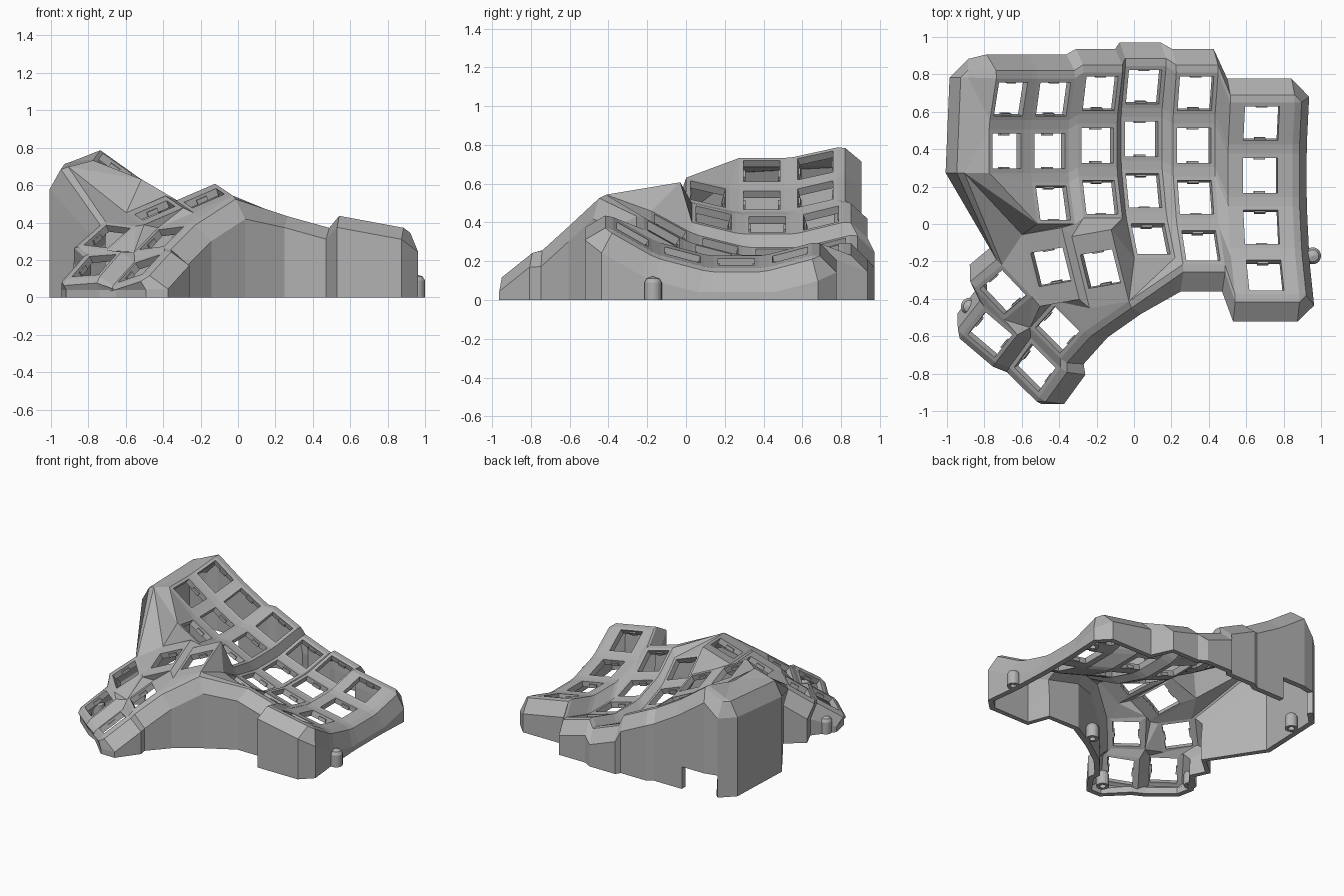
import bpy, bmesh, math
from mathutils import Matrix, Vector, Euler

if "Cube" in bpy.data.objects:
    bpy.data.objects.remove(bpy.data.objects["Cube"], do_unlink=True)

grey = bpy.data.materials.new("matte grey")
grey.use_nodes = True
colour = (0.45, 0.45, 0.45, 1)
grey.diffuse_color = colour
grey.node_tree.nodes["Principled BSDF"].inputs["Base Color"].default_value = colour


def finish(bm, name):
    mesh = bpy.data.meshes.new(name)
    bm.to_mesh(mesh)
    bm.free()
    mesh.materials.append(grey)
    obj = bpy.data.objects.new(name, mesh)
    bpy.context.collection.objects.link(obj)
    return obj


HOLE, HALF, ROW_RADIUS = 0.094, 0.116, 1.07
CORNERS = {"TL": (-1, 1), "TR": (1, 1), "BR": (1, -1), "BL": (-1, -1)}

# Finger columns: x, y, z of the second row, sideways tilt, number of rows
columns = {
    "A": (-0.68, 0.39, 0.665, 35.5, 2),
    "B": (-0.45, 0.39, 0.515, 30.5, 3),
    "C": (-0.195, 0.42, 0.39, 25.5, 3),
    "D": (0.04, 0.455, 0.23, 20.5, 4),
    "E": (0.32, 0.42, 0.20, 15.5, 4),
    "F": (0.675, 0.26, 0.197, 10.5, 4),
}
# Thumb keys: position and rotation
thumbs = {
    "tr": ((-0.18, -0.24, 0.53), (10, -23, 10)),
    "tl": ((-0.445, -0.23, 0.465), (10, -23, 10)),
    "mr": ((-0.41, -0.565, 0.317), (-6, -34, 48)),
    "ml": ((-0.70, -0.365, 0.325), (6, -34, 40)),
    "br": ((-0.53, -0.768, 0.154), (-16, -33, 54)),
    "bl": ((-0.77, -0.592, 0.17), (-4, -35, 52)),
}

frames, sizes = {}, {}
for c, (x, y, z, tilt, rows) in columns.items():
    for r in range(1, rows + 1):
        a = math.radians(15 * (2 - r))
        arc = Vector((0, ROW_RADIUS * math.sin(a), ROW_RADIUS * (1 - math.cos(a))))
        frames[f"{c}{r}"] = (Matrix.Translation((x, y, z))
                             @ Matrix.Rotation(math.radians(tilt), 4, "Y")
                             @ Matrix.Translation(arc) @ Matrix.Rotation(a, 4, "X"))
        sizes[f"{c}{r}"] = (0.175 if c == "F" else HALF, HALF)
for k, (pos, rot) in thumbs.items():
    turn = Euler([math.radians(v) for v in rot]).to_matrix().to_4x4()
    frames[k] = Matrix.Translation(pos) @ turn
    sizes[k] = (HALF, 0.2 if k in ("tr", "tl") else HALF)

bm = bmesh.new()
posts = {}


def face(*verts):
    unique = list(dict.fromkeys(verts))
    if len(unique) > 2:
        bm.faces.new(unique)


def web(names):
    face(*[posts[n] for n in names.split()])


# Key plates with square holes
for k, m in frames.items():
    sx, sy = sizes[k]
    outer, inner = [], []
    for c, (dx, dy) in CORNERS.items():
        posts[k + c] = bm.verts.new(m @ Vector((dx * sx, dy * sy, 0)))
        outer.append(posts[k + c])
        inner.append(bm.verts.new(m @ Vector((dx * HOLE, dy * HOLE, 0))))
    for i in range(4):
        j = (i + 1) % 4
        face(outer[i], outer[j], inner[j], inner[i])

# Raised shoulder posts beside the inner column
for name, key, side in (("L1", "A1", 1), ("L2", "A2", -1)):
    p = frames[key] @ Vector((-HALF, 0, 0)) + Vector((-0.133, side * HALF, -0.035))
    frames[name] = Matrix.Translation(p)
    posts[name] = bm.verts.new(p)

# Webs within and between finger columns
names = list(columns)
for c, nxt in zip(names, names[1:] + [None]):
    rows = columns[c][4]
    for r in range(1, rows + 1):
        if r < rows:
            web(f"{c}{r}BL {c}{r}BR {c}{r+1}TR {c}{r+1}TL")
        if nxt:
            web(f"{c}{r}TR {nxt}{r}TL {nxt}{r}BL {c}{r}BR")
            if r < rows:
                web(f"{c}{r}BR {nxt}{r}BL {nxt}{r+1}TL {c}{r+1}TR")
            elif columns[nxt][4] > rows:
                web(f"{c}{r}BR {nxt}{r}BL {nxt}{r+1}TL")

# Shoulder, finger-to-thumb and thumb webs
for group in (
    "L1 A1TL A1BL", "L1 A1BL A2TL L2", "L2 A2TL A2BL",
    "A2BL A2BR B3TL", "A2BL B3TL B3BL", "L2 A2BL B3BL", "L2 B3BL tlTL", "L2 tlTL mlTR",
    "tlTL B3BL B3BR", "tlTL B3BR tlTR", "tlTR B3BR C3BL trTL", "trTL C3BL C3BR trTR",
    "trTR C3BR D4TL", "trTR D4TL D4BL", "trTR D4BL trBR", "trBR D4BL D4BR", "trBR D4BR E4BL",
    "tlTR trTL trBL tlBR", "tlTL tlBL mlBR mlTR", "tlBL tlBR mrTR", "tlBR trBL mrTR",
    "trBL mrBR mrTR", "trBL trBR mrBR", "tlBL mrTR mrTL", "tlBL mrTL mlBR",
    "mlTL mlBL blBR blTR", "mlBL mlBR mrTL", "mlBL mrTL blBR",
    "mrTL mrBL brBR brTR", "blBR blBL brTL brTR", "mrTL brTR blBR",
):
    web(group)

# Outer wall: ring of rim posts, each with its outward direction
NORTH, EAST, SOUTH, WEST = (0, 1), (1, 0), (0, -1), (-1, 0)
ring = [("L1", "", NORTH)]
ring += [(f"{c}1", s, NORTH) for c in names for s in ("TL", "TR")]
ring += [(f"F{r}", s, EAST) for r in range(1, 5) for s in ("TR", "BR")]
ring += [(k, s, SOUTH) for k, s in (
    ("F4", "BR"), ("F4", "BL"), ("E4", "BR"), ("E4", "BL"), ("tr", "BR"),
    ("mr", "BR"), ("mr", "BL"), ("br", "BR"), ("br", "BL"))]
ring += [(k, s, WEST) for k, s in (("br", "BL"), ("br", "TL"), ("bl", "BL"), ("bl", "TL"))]
ring += [(k, s, NORTH) for k, s in (("bl", "TL"), ("bl", "TR"), ("ml", "TL"))]
ring += [("ml", "TR", (-0.3, 1)), ("L2", "", WEST), ("L1", "", WEST)]

strips = []
for key, corner, (dx, dy) in ring:
    top = posts[key + corner]
    turn = frames[key].to_3x3()
    lip = top.co + turn @ Vector((dx * 0.04, dy * 0.04, -0.013))
    low = top.co + turn @ Vector((dx * 0.1, dy * 0.1, -0.12))
    low.z = max(low.z, 0.04)
    strip = [top, bm.verts.new(lip), bm.verts.new(low)]
    for z in (min(0.17, low.z * 0.6), 0):
        strip.append(bm.verts.new((low.x, low.y, z)))
    strips.append(strip)
for i, a in enumerate(strips):
    b = strips[(i + 1) % len(strips)]
    # The first two wall panels leave a cable opening at the bottom
    for j in range(3 if i < 2 else 4):
        face(a[j], b[j], b[j + 1], a[j + 1])

loose = [v for v in bm.verts if not v.link_faces]
bmesh.ops.delete(bm, geom=loose, context="VERTS")
bmesh.ops.recalc_face_normals(bm, faces=bm.faces)
bm.normal_update()
if sum(f.normal.z * f.calc_area() for f in bm.faces) < 0:
    bmesh.ops.reverse_faces(bm, faces=bm.faces)
shell = finish(bm, "case_shell")
solid = shell.modifiers.new("thickness", "SOLIDIFY")
solid.thickness = 0.042
solid.offset = -1

# Small switch clips inside each hole
bm = bmesh.new()
for k, m in frames.items():
    if k in sizes:
        for side in (-1, 1):
            place = m @ Matrix.Translation((0, side * HOLE, -0.028))
            bmesh.ops.create_cube(bm, size=1, matrix=place @ Matrix.Diagonal((0.06, 0.02, 0.025, 1)))
finish(bm, "switch_clips")

# Screw posts with a blind hole underneath and a domed top
profile = [(0, 0.08), (0.022, 0.08), (0.022, 0), (0.045, 0), (0.045, 0.09), (0.032, 0.112), (0, 0.122)]
for n, (x, y) in enumerate([(0.955, -0.17), (0.88, 0.6), (-0.91, 0.62),
                            (0.06, -0.38), (-0.88, -0.44), (-0.42, -0.84)]):
    bm = bmesh.new()
    verts = [bm.verts.new((r, 0, z)) for r, z in profile]
    edges = [bm.edges.new(pair) for pair in zip(verts, verts[1:])]
    bmesh.ops.spin(bm, geom=verts + edges, cent=(0, 0, 0), axis=(0, 0, 1),
                   angle=math.tau, steps=20)
    bmesh.ops.remove_doubles(bm, verts=bm.verts, dist=0.0005)
    bmesh.ops.recalc_face_normals(bm, faces=bm.faces)
    finish(bm, f"screw_post_{n + 1}").location = (x, y, 0)
